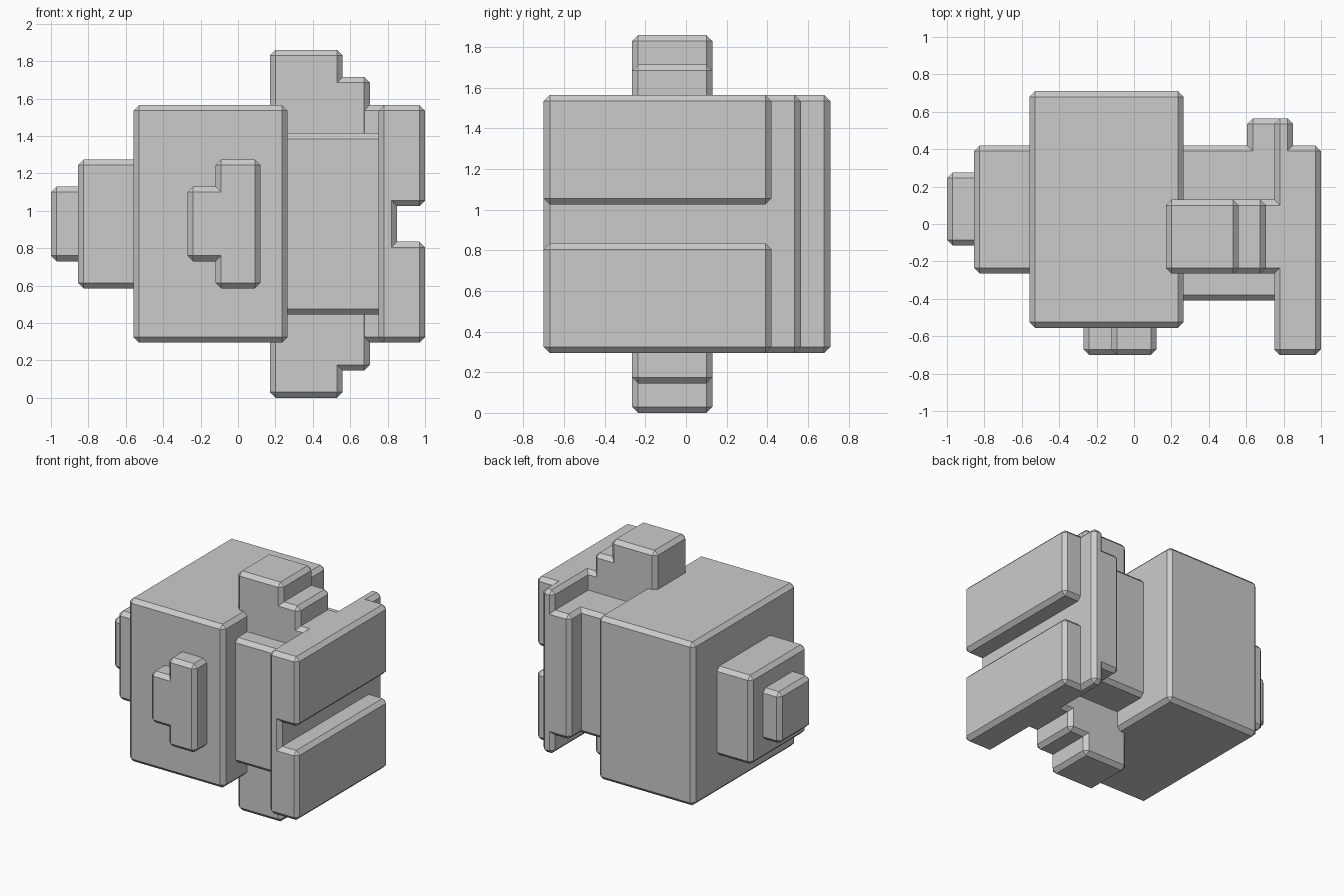
import bpy
import bmesh

cube = bpy.data.objects.get("Cube")
if cube:
    bpy.data.objects.remove(cube)

# Single plain grey
grey = bpy.data.materials.new("plain_grey")
grey.use_nodes = True
COLOR = (0.6, 0.6, 0.6, 1.0)
grey.diffuse_color = COLOR
grey.node_tree.nodes["Principled BSDF"].inputs["Base Color"].default_value = COLOR

BEVEL = 0.03
MID = 0.93  # height of the horizontal symmetry plane


def block(name, xs, ys, zs):
    """Chamfered box spanning the given x, y and z ranges."""
    bm = bmesh.new()
    bmesh.ops.create_cube(bm, size=1)
    for v in bm.verts:
        for axis, (low, high) in enumerate((xs, ys, zs)):
            v.co[axis] = high if v.co[axis] > 0 else low
    bmesh.ops.bevel(bm, geom=bm.edges[:], offset=BEVEL, segments=1,
                    profile=0.5, affect='EDGES')
    mesh = bpy.data.meshes.new(name)
    bm.to_mesh(mesh)
    bm.free()
    mesh.materials.append(grey)
    obj = bpy.data.objects.new(name, mesh)
    bpy.context.collection.objects.link(obj)
    return obj


def tall(half):
    """Height range centred on the symmetry plane."""
    return (MID - half, MID + half)


# Main body
block("main_body", (-0.56, 0.265), (-0.555, 0.71), tall(0.635))

# Stepped boss on the right side
block("side_boss", (-0.855, -0.5), (-0.265, 0.42), tall(0.345))
block("side_boss_tip", (-1.0, -0.8), (-0.115, 0.275), tall(0.2))

# Stepped boss on the front
block("front_boss", (-0.12, 0.12), (-0.7, -0.5), tall(0.345))
block("front_boss_step", (-0.27, 0.0), (-0.7, -0.5), tall(0.2))

# Core joining the body to the side plate, with its rear rail
block("core", (0.2, 0.82), (-0.41, 0.42), tall(0.485))
block("rear_rail", (0.605, 0.82), (0.3, 0.565), tall(0.485))

# Vertical post, stepping down towards the side plate
for name, right, half in (("post", 0.56, 0.93),
                          ("post_step", 0.705, 0.785),
                          ("post_base", 0.82, 0.635)):
    block(name, (0.17, right), (-0.265, 0.13), tall(half))

# Side plate carrying two raised panels
block("side_plate", (0.75, 0.85), (-0.7, 0.565), tall(0.635))
for name, sign in (("upper_panel", 1), ("lower_panel", -1)):
    zs = sorted((MID + sign * 0.095, MID + sign * 0.635))
    block(name, (0.75, 1.0), (-0.7, 0.42), zs)
